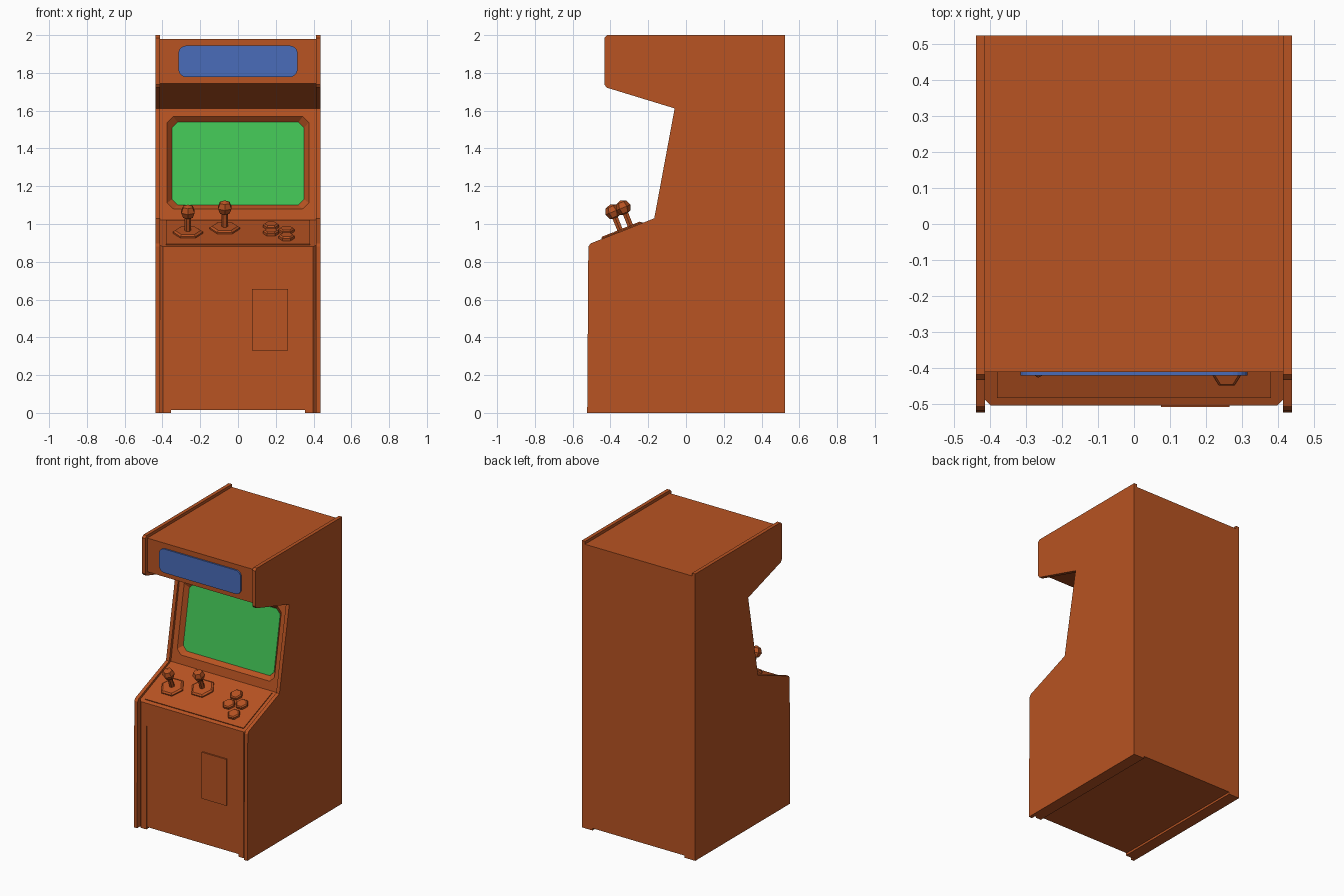
import bpy, bmesh, math
from mathutils import Matrix, Vector

if "Cube" in bpy.data.objects:
    bpy.data.objects.remove(bpy.data.objects["Cube"], do_unlink=True)


def material(name, rgb):
    m = bpy.data.materials.new(name)
    m.use_nodes = True
    m.diffuse_color = (*rgb, 1)
    m.node_tree.nodes["Principled BSDF"].inputs["Base Color"].default_value = (*rgb, 1)
    return m


ORANGE = material("cabinet_orange", (0.48, 0.087, 0.016))
GREEN = material("screen_green", (0.053, 0.54, 0.09))
BLUE = material("marquee_blue", (0.068, 0.15, 0.49))


def finish(name, bm, mat, matrix=Matrix()):
    bmesh.ops.recalc_face_normals(bm, faces=bm.faces)
    mesh = bpy.data.meshes.new(name)
    bm.to_mesh(mesh)
    bm.free()
    mesh.materials.append(mat)
    ob = bpy.data.objects.new(name, mesh)
    ob.matrix_world = matrix
    bpy.context.collection.objects.link(ob)
    return ob


def loft(name, sections, mat, matrix=Matrix()):
    """Join outlines given as (height, points) and cap both ends."""
    bm = bmesh.new()
    rings = [[bm.verts.new((x, y, h)) for x, y in pts] for h, pts in sections]
    for lo, hi in zip(rings, rings[1:]):
        for i in range(len(lo)):
            j = (i + 1) % len(lo)
            bm.faces.new((lo[i], lo[j], hi[j], hi[i]))
    bm.faces.new(rings[0])
    bm.faces.new(rings[-1])
    return finish(name, bm, mat, matrix)


def prism(name, pts, lo, hi, mat, matrix=Matrix()):
    return loft(name, [(lo, pts), (hi, pts)], mat, matrix)


def rect(hw, hh, r=0.0, steps=1):
    """Rectangle outline with chamfered (steps=1) or rounded corners."""
    if r == 0:
        return [(hw, hh), (-hw, hh), (-hw, -hh), (hw, -hh)]
    pts = []
    for k, (sx, sy) in enumerate([(1, 1), (-1, 1), (-1, -1), (1, -1)]):
        for s in range(steps + 1):
            a = math.pi / 2 * (k + s / steps)
            pts.append((sx * (hw - r) + r * math.cos(a), sy * (hh - r) + r * math.sin(a)))
    return pts


def ngon(r, n=6):
    return [(r * math.cos(2 * math.pi * i / n), r * math.sin(2 * math.pi * i / n)) for i in range(n)]


def cut(target, cutter):
    mod = target.modifiers.new(cutter.name, "BOOLEAN")
    mod.operation = "DIFFERENCE"
    mod.solver = "EXACT"
    mod.object = cutter
    cutter.hide_render = True
    cutter.hide_set(True)
    cutter.display_type = "WIRE"


def frame(x, y, z, angle):
    return Matrix.Translation((x, y, z)) @ Matrix.Rotation(angle, 4, "X")


# Outlines drawn in (y, z) are extruded along x
SIDEWAYS = Matrix(((0, 0, 1, 0), (1, 0, 0, 0), (0, 1, 0, 0), (0, 0, 0, 1)))
UPRIGHT = math.pi / 2
W, INNER, SLOT = 0.4375, 0.4125, 0.355

# Side panels
side = [(0.523, 0), (-0.523, 0), (-0.517, 0.88), (-0.505, 0.897), (-0.168, 1.03),
        (-0.06, 1.612), (-0.42, 1.722), (-0.432, 1.738), (-0.432, 1.985),
        (-0.417, 2), (0.523, 2)]
for label, lo in (("left", INNER), ("right", -W)):
    prism(label + "_side_panel", side, lo, lo + W - INNER, ORANGE, SIDEWAYS)

# Main body between the side panels
body_outline = [(0.523, 0), (-0.503, 0), (-0.503, 0.88), (-0.15, 1.022), (-0.045, 1.612),
                (-0.41, 1.745), (-0.41, 1.98), (0.523, 1.98)]
body = prism("cabinet_body", body_outline, -INNER, INNER, ORANGE, SIDEWAYS)

# Chamfer the upright front corners of the lower body
bm = bmesh.new()
bm.from_mesh(body.data)
corners = [e for e in bm.edges if all(v.co.x < -0.5 for v in e.verts)
           and abs(e.verts[0].co.y - e.verts[1].co.y) > 0.5]
bmesh.ops.bevel(bm, geom=corners, offset=0.016, segments=1, affect="EDGES")
bm.to_mesh(body.data)
bm.free()

# Recessed front panel and raised floor between the runners
cut(body, prism("front_panel_cutter", rect(SLOT, 0.72), -0.1, 0.006, ORANGE,
                frame(0, -0.503, 0, -UPRIGHT)))
cut(body, prism("floor_cutter", rect(SLOT, 0.7), -0.1, 0.015, ORANGE))

# Screen recess with sloping bezel, and the screen
screen_frame = frame(0, -0.096, 1.325, math.atan2(0.59, 0.105))
cut(body, loft("screen_cutter", [(0.01, rect(0.383, 0.257, 0.033)),
                                 (-0.03, rect(0.35, 0.222, 0.03))], ORANGE, screen_frame))
prism("screen", rect(0.35, 0.222, 0.03), -0.032, -0.027, GREEN, screen_frame)

# Marquee plate and coin door
prism("marquee", rect(0.315, 0.083, 0.04, 5), -0.002, 0.009, BLUE,
      frame(0, -0.411, 1.861, UPRIGHT))
prism("coin_door", rect(0.095, 0.162), -0.005, 0.01, ORANGE,
      frame(0.17, -0.497, 0.493, UPRIGHT))

# Control deck, with fittings placed on its slope
DECK_ANGLE = math.atan2(0.142, 0.353)


def on_deck(x, y):
    return frame(x, y, 0.88 + (y + 0.503) * math.tan(DECK_ANGLE), DECK_ANGLE)


prism("control_plate", rect(0.38, 0.17), -0.005, 0.006, ORANGE, on_deck(0, -0.322))

for label, x, y in (("right", -0.265, -0.34), ("left", -0.07, -0.285)):
    place = on_deck(x, y)
    loft(label + "_joystick_base", [(0, ngon(0.08)), (0.014, ngon(0.08)), (0.022, ngon(0.068))],
         ORANGE, place)
    prism(label + "_joystick_shaft", ngon(0.017), 0.015, 0.11, ORANGE, place)
    bm = bmesh.new()
    bmesh.ops.create_uvsphere(bm, u_segments=6, v_segments=4, radius=0.041)
    finish(label + "_joystick_knob", bm, ORANGE, place @ Matrix.Translation((0, 0, 0.128)))

for i, (x, y) in enumerate([(0.175, -0.345), (0.175, -0.262), (0.257, -0.407), (0.257, -0.318)]):
    loft("button_%d" % (i + 1), [(0, ngon(0.042)), (0.02, ngon(0.042)), (0.027, ngon(0.034))],
         ORANGE, on_deck(x, y))
